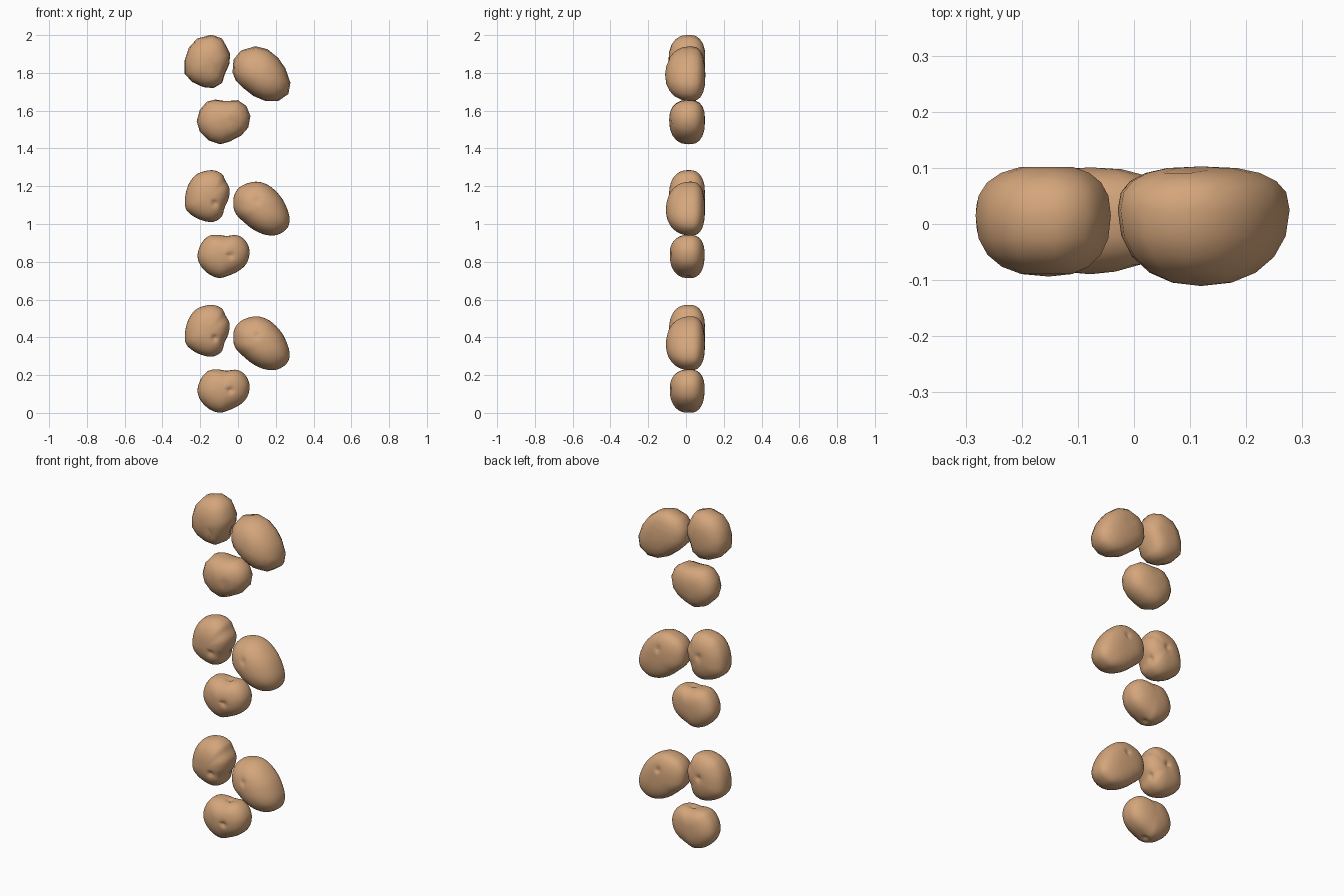
import bpy, bmesh, math
from mathutils import Vector

if "Cube" in bpy.data.objects:
    bpy.data.objects.remove(bpy.data.objects["Cube"])

skin = bpy.data.materials.new("potato_skin")
skin.diffuse_color = (0.66, 0.38, 0.20, 1)
skin.use_nodes = True
skin.node_tree.nodes["Principled BSDF"].inputs["Base Color"].default_value = skin.diffuse_color

# Front outlines (x, z) of the three potatoes in one group
LEFT = [(-.278, .373), (-.278, .442), (-.257, .505), (-.214, .553), (-.14, .572), (-.087, .553),
        (-.066, .516), (-.045, .474), (-.05, .421), (-.071, .373), (-.087, .325), (-.13, .299),
        (-.183, .304), (-.241, .331)]
RIGHT = [(-.024, .378), (-.019, .442), (.019, .489), (.093, .511), (.156, .495), (.209, .452),
         (.246, .399), (.272, .325), (.262, .267), (.209, .230), (.146, .230), (.082, .257),
         (.029, .299), (-.008, .336)]
BOTTOM = [(-.214, .119), (-.198, .177), (-.161, .220), (-.119, .230), (-.066, .226), (-.003, .227),
          (.040, .198), (.061, .146), (.050, .087), (.013, .045), (-.045, .015), (-.093, .0),
          (-.151, .020), (-.198, .066)]

# name, outline, equator y, front y, back y, front/back fullness, dimples (x, y, z)
POTATOES = [
    ("left_potato", LEFT, .015, -.09, .102, 2.4, 2.5,
     [(-.125, -.08, .395), (-.07, .05, .37), (-.15, .10, .45)]),
    ("right_potato", RIGHT, .025, -.106, .100, 2.2, 2.6,
     [(.10, -.09, .41), (.12, .10, .43)]),
    ("bottom_potato", BOTTOM, .015, -.086, .098, 2.3, 2.5,
     [(-.04, -.08, .12), (-.055, .01, .228), (-.07, .01, .0)]),
]


def outline_point(pts, u):
    """Closed smooth curve through the outline points, u in 0..1."""
    n = len(pts)
    f = u * n
    i = int(f + 1e-6)
    t = f - i
    a, b, c, d = [Vector(pts[(i + k) % n]) for k in (-1, 0, 1, 2)]
    return .5 * (2 * b + (c - a) * t + (2 * a - 5 * b + 4 * c - d) * t * t
                 + (3 * b - a - 3 * c + d) * t ** 3)


def potato(name, pts, y0, yf, yb, pf, pb, dimples, segs, rings, size, lift):
    mid = sum((Vector(p) for p in pts), Vector((0, 0))) / len(pts)
    centre = Vector((mid.x, y0, mid.y))
    edge = [outline_point(pts, k / segs) - mid for k in range(segs)]
    bm = bmesh.new()
    front = bm.verts.new((mid.x, yf, mid.y))
    back = bm.verts.new((mid.x, yb, mid.y))
    loops = []
    for j in range(1, rings):
        a = -math.pi / 2 + math.pi * j / rings
        p, y_end = (pf, yf) if a < 0 else (pb, yb)
        r = math.cos(a) ** (2 / p)
        y = y0 + (y_end - y0) * abs(math.sin(a)) ** (2 / p)
        loops.append([bm.verts.new((mid.x + e.x * r, y, mid.y + e.y * r)) for e in edge])
    for k in range(segs):
        n = (k + 1) % segs
        bm.faces.new((front, loops[0][k], loops[0][n]))
        bm.faces.new((back, loops[-1][n], loops[-1][k]))
        for lo, hi in zip(loops, loops[1:]):
            bm.faces.new((lo[k], hi[k], hi[n], lo[n]))
    # Small eyes pressed into the skin
    for v in bm.verts:
        push = sum(.013 * math.exp(-((v.co - Vector(d)).length / .016) ** 2) for d in dimples)
        v.co += (centre - v.co).normalized() * push
    for v in bm.verts:
        v.co = centre + (v.co - centre) * size + Vector((0, 0, lift))
    bmesh.ops.recalc_face_normals(bm, faces=bm.faces)
    me = bpy.data.meshes.new(name)
    bm.to_mesh(me)
    bm.free()
    me.materials.append(skin)
    for f in me.polygons:
        f.use_smooth = True
    bpy.context.collection.objects.link(bpy.data.objects.new(name, me))


# Three stacked groups: fine, medium and coarse
for level, segs, rings, size, lift in (("fine", 70, 44, 1.0, 0), ("medium", 56, 32, 1.0, .713),
                                       ("coarse", 14, 10, 1.035, 1.425)):
    for name, *shape in POTATOES:
        potato(f"{name}_{level}", *shape, segs, rings, size, lift)
